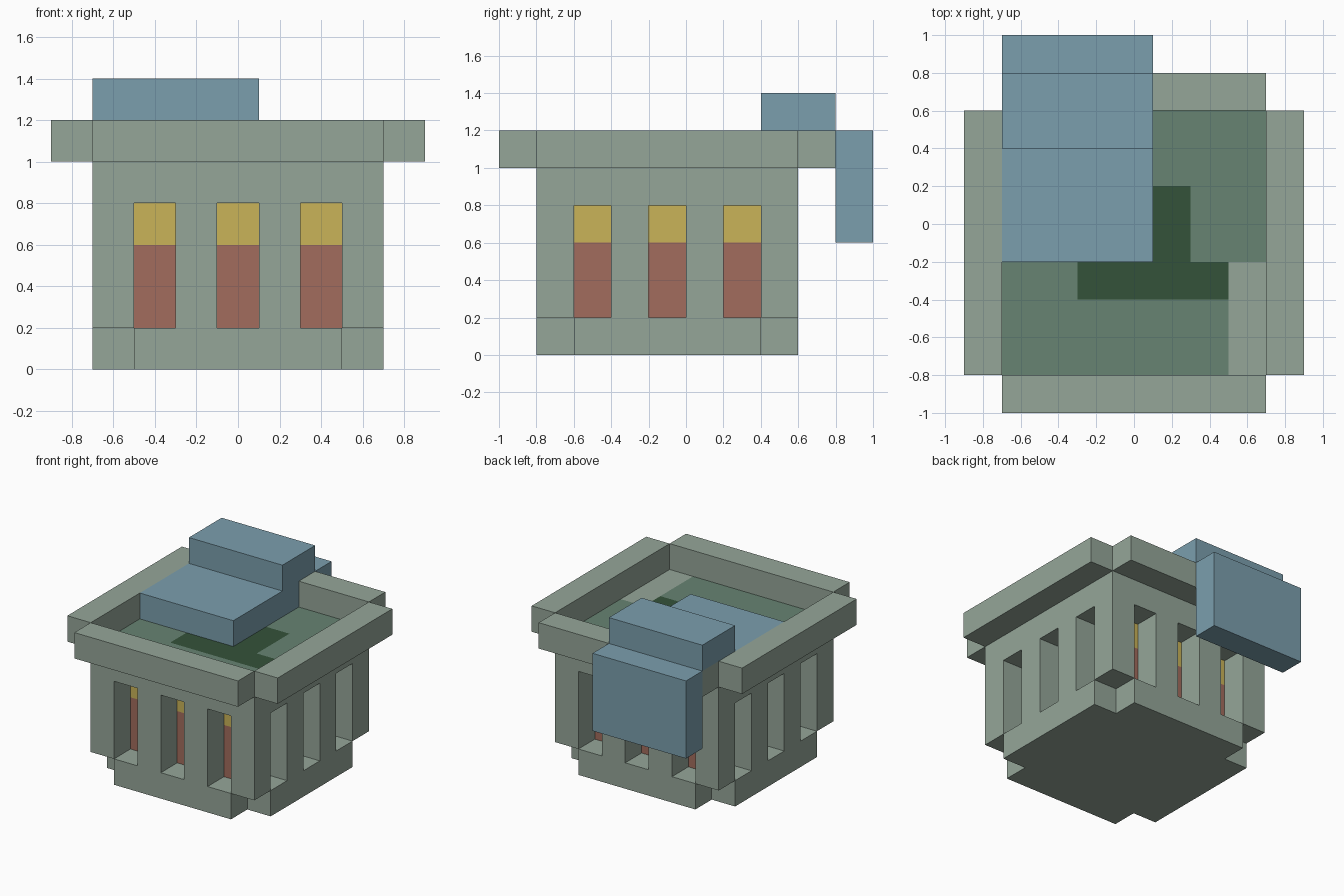
import bpy, bmesh
from mathutils import Vector

if "Cube" in bpy.data.objects:
    bpy.data.objects.remove(bpy.data.objects["Cube"])

U = 0.2      # block unit
CY = -0.1    # the pot is centred on this y


def material(name, rgb):
    m = bpy.data.materials.new(name)
    lin = [(c / 255 / 12.92) if c < 11 else ((c / 255 + 0.055) / 1.055) ** 2.4 for c in rgb]
    m.diffuse_color = (*lin, 1)
    m.use_nodes = True
    m.node_tree.nodes["Principled BSDF"].inputs["Base Color"].default_value = m.diffuse_color
    return m


STONE = material("grey_green", (149, 166, 153))
RED = material("brick_red", (162, 108, 93))
YELLOW = material("yellow", (202, 179, 88))
SOUP = material("mid_green", (103, 131, 114))
DARK = material("dark_green", (52, 82, 58))
BLUE = material("blue", (123, 159, 174))


def add_object(name, bm, mats):
    bmesh.ops.recalc_face_normals(bm, faces=bm.faces)
    me = bpy.data.meshes.new(name)
    bm.to_mesh(me)
    bm.free()
    for m in mats:
        me.materials.append(m)
    ob = bpy.data.objects.new(name, me)
    bpy.context.collection.objects.link(ob)
    return ob


def extrude_profile(name, pts, x0, x1, mat):
    """Extrude a y-z profile along x."""
    bm = bmesh.new()
    face = bm.faces.new([bm.verts.new((x0, y, z)) for y, z in pts])
    ext = bmesh.ops.extrude_face_region(bm, geom=[face], use_keep_orig=True)
    moved = [g for g in ext["geom"] if isinstance(g, bmesh.types.BMVert)]
    bmesh.ops.translate(bm, verts=moved, vec=(x1 - x0, 0, 0))
    return add_object(name, bm, [mat])


def box(name, x0, x1, y0, y1, z0, z1, mat):
    return extrude_profile(name, [(y0, z0), (y1, z0), (y1, z1), (y0, z1)], x0, x1, mat)


# Pot: block rule with notched base corners and three slots per side
def filled(i, j, k):
    far, near = max(abs(i), abs(j)), min(abs(i), abs(j))
    if far > 3 or not 0 <= k < 5:
        return False
    if k == 0:
        return near < 3
    return k == 4 or far < 3 or near in (1, 3)


def colour(i, j, k, axis, sign):
    if axis == 2 and sign > 0 and k == 4:          # painted top surface
        if (j == -1 and -1 <= i <= 2) or (i == 1 and j in (0, 1)):
            return 4
        return 0 if i == 3 and j < 0 else 3
    if axis < 2 and max(abs(i), abs(j)) < 3:       # glowing core behind slots
        return 2 if k == 3 else 1
    return 0


bm = bmesh.new()
for i in range(-3, 4):
    for j in range(-3, 4):
        for k in range(5):
            if not filled(i, j, k):
                continue
            c = Vector((i * U, CY + j * U, (k + 0.5) * U))
            for axis in range(3):
                for sign in (-1, 1):
                    n = [0, 0, 0]
                    n[axis] = sign
                    if filled(i + n[0], j + n[1], k + n[2]):
                        continue
                    a, b = Vector((0, 0, 0)), Vector((0, 0, 0))
                    a[(axis + 1) % 3] = b[(axis + 2) % 3] = U / 2
                    m = c + Vector(n) * U / 2
                    ring = [m - a - b, m + a - b, m + a + b, m - a + b]
                    f = bm.faces.new([bm.verts.new(p) for p in ring[::sign]])
                    f.material_index = colour(i, j, k, axis, sign)
bmesh.ops.remove_doubles(bm, verts=bm.verts, dist=0.001)
bmesh.ops.dissolve_limit(bm, angle_limit=0.01, verts=bm.verts, edges=bm.edges,
                         delimit={'MATERIAL'})
add_object("pot", bm, [STONE, RED, YELLOW, SOUP, DARK])

# Rim bars around the top
for s, side, end in ((-1, "left", "front"), (1, "right", "back")):
    x0, x1 = sorted((s * 0.7, s * 0.9))
    y0, y1 = sorted((CY + s * 0.7, CY + s * 0.9))
    box(side + "_rim", x0, x1, -0.8, 0.6, 1.0, 1.2, STONE)
    box(end + "_rim", -0.7, 0.7, y0, y1, 1.0, 1.2, STONE)

# Blue overflow: a slab stepping over the back rim, then hanging down
extrude_profile("overflow_step",
                [(-0.2, 1.0), (0.6, 1.0), (0.6, 1.2), (0.8, 1.2),
                 (0.8, 1.4), (0.4, 1.4), (0.4, 1.2), (-0.2, 1.2)], -0.7, 0.1, BLUE)
box("overflow_drop", -0.7, 0.1, 0.8, 1.0, 0.6, 1.2, BLUE)
